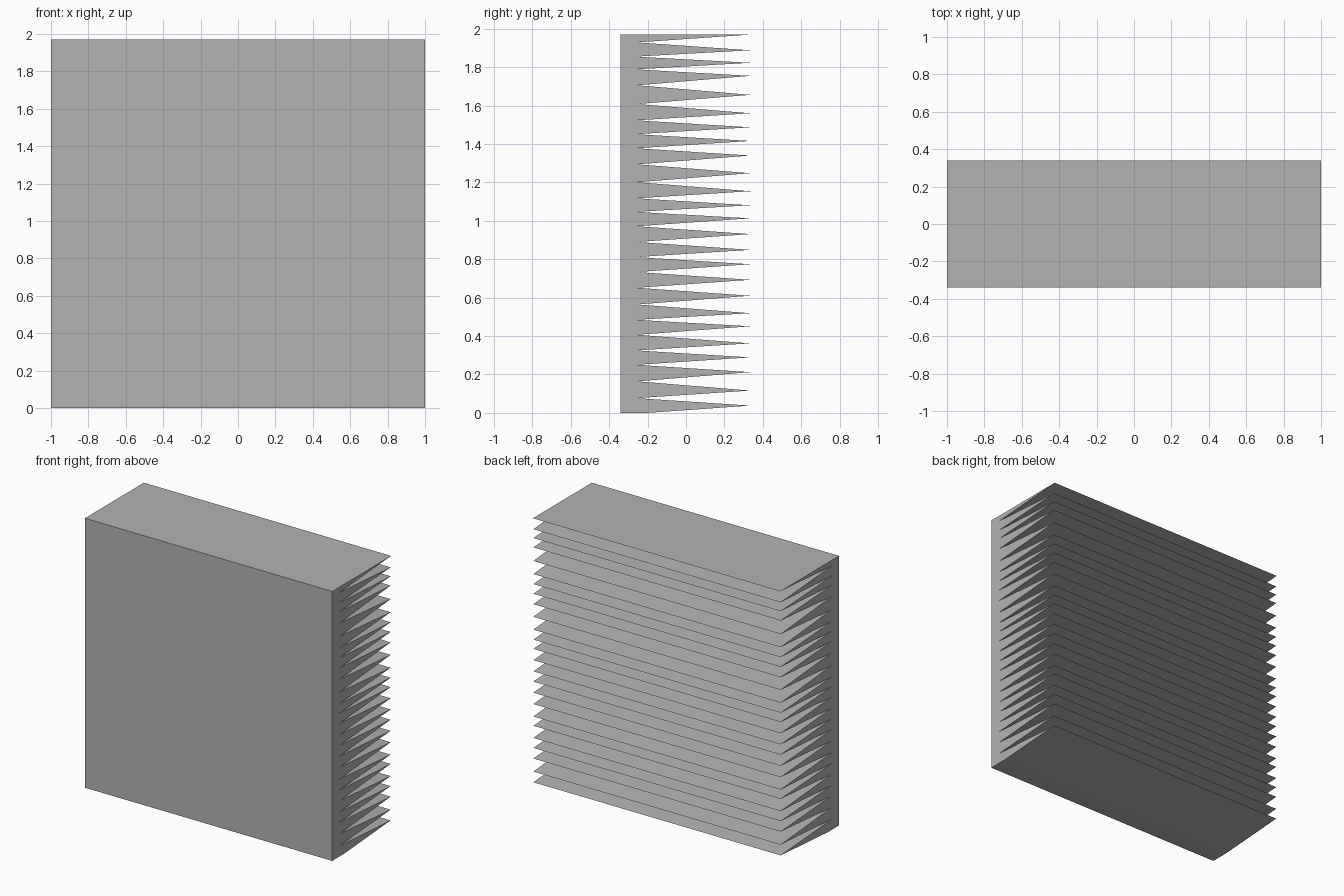
import bpy
import bmesh

cube = bpy.data.objects.get("Cube")
if cube:
    bpy.data.objects.remove(cube, do_unlink=True)

# Plain grey material
grey = bpy.data.materials.new("grey")
grey.use_nodes = True
grey.diffuse_color = (0.45, 0.45, 0.45, 1)
grey.node_tree.nodes["Principled BSDF"].inputs["Base Color"].default_value = grey.diffuse_color

HALF_WIDTH = 1.0
FRONT, KINK, VALLEY, TIP = -0.34, -0.2, -0.255, 0.335

# Fin tip heights, unevenly spaced from top to bottom
tips = [1.97, 1.888, 1.823, 1.755, 1.656, 1.56, 1.487, 1.416, 1.34, 1.248,
        1.154, 1.081, 1.013, 0.931, 0.849, 0.774, 0.693, 0.61, 0.519,
        0.451, 0.362, 0.289, 0.212, 0.116, 0.038]

# Side profile (y, z): flat front, sawtooth fins at the back
profile = [(FRONT, 0), (FRONT, tips[0]), (0.34, tips[0])]
for upper, lower in zip(tips, tips[1:]):
    middle = (upper + lower) / 2
    profile += [(VALLEY, middle), (KINK, middle - 0.004), (TIP, lower)]
profile.append((KINK, 0))

# Extrude the profile across the width
bm = bmesh.new()
side = bm.faces.new([bm.verts.new((-HALF_WIDTH, y, z)) for y, z in profile])
extruded = bmesh.ops.extrude_face_region(bm, geom=[side])
moved = [v for v in extruded["geom"] if isinstance(v, bmesh.types.BMVert)]
bmesh.ops.translate(bm, verts=moved, vec=(2 * HALF_WIDTH, 0, 0))
bmesh.ops.recalc_face_normals(bm, faces=bm.faces)

mesh = bpy.data.meshes.new("finned_block")
bm.to_mesh(mesh)
bm.free()
mesh.materials.append(grey)
block = bpy.data.objects.new("finned_block", mesh)
bpy.context.collection.objects.link(block)
